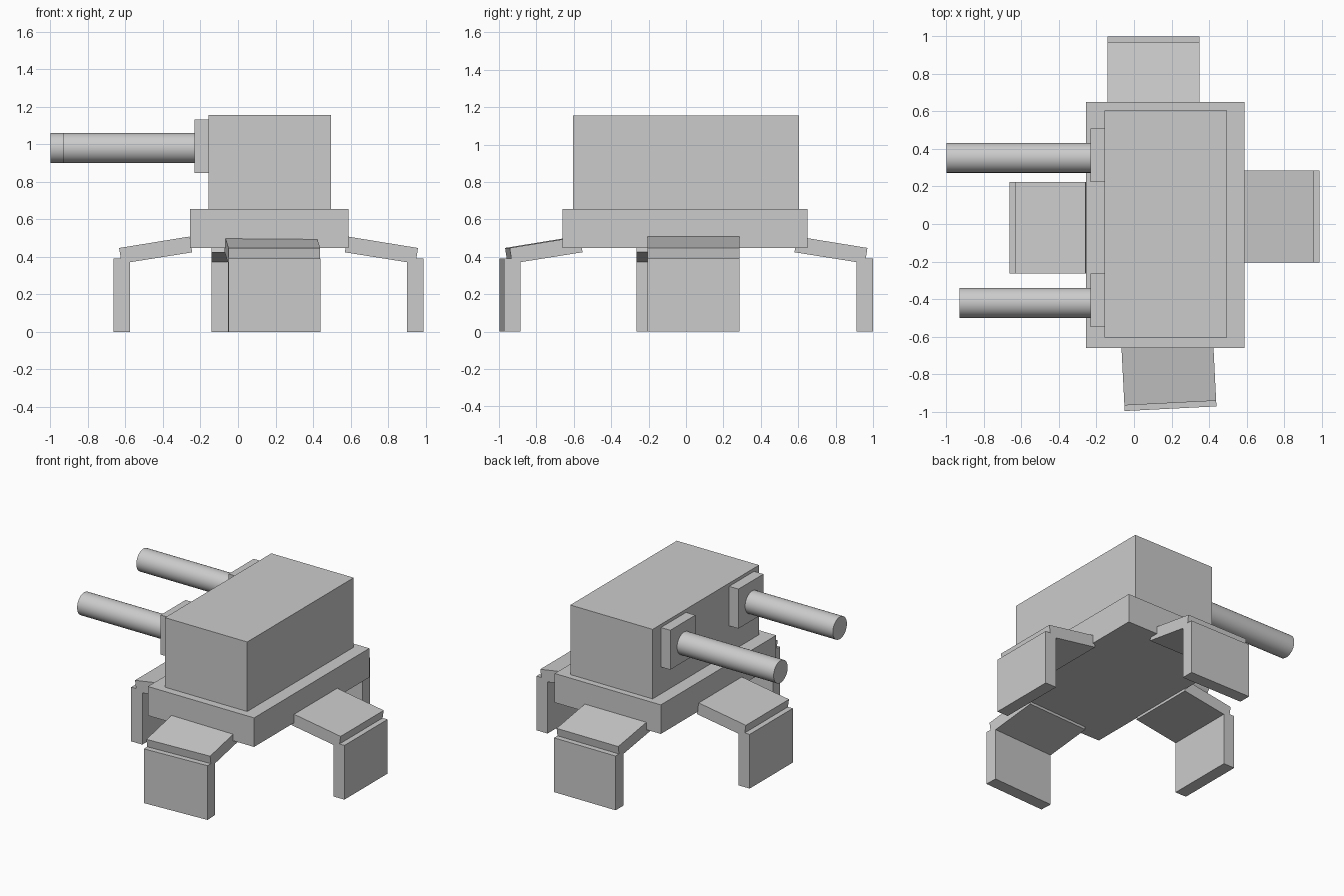
import bpy
from math import radians
from mathutils import Matrix

if "Cube" in bpy.data.objects:
    bpy.data.objects.remove(bpy.data.objects["Cube"])


def make(name, verts, faces):
    mesh = bpy.data.meshes.new(name)
    mesh.from_pydata(verts, [], faces)
    obj = bpy.data.objects.new(name, mesh)
    bpy.context.collection.objects.link(obj)
    return obj


def prism(name, profile, y0, y1):
    """Extrude an (x, z) counter-clockwise quad along y."""
    verts = [(x, y0, z) for x, z in profile] + [(x, y1, z) for x, z in profile]
    faces = [(0, 1, 2, 3), (7, 6, 5, 4)]
    faces += [(i, i + 4, (i + 1) % 4 + 4, (i + 1) % 4) for i in range(4)]
    return make(name, verts, faces)


def box(name, x0, x1, y0, y1, z0, z1):
    return prism(name, [(x0, z0), (x1, z0), (x1, z1), (x0, z1)], y0, y1)


def leg(name, x, y, angle):
    """Shin plate and sloped thigh; origin is the outer foot edge, outward is local +x."""
    shin = box(name + "_shin", -0.088, 0, -0.245, 0.245, 0, 0.39)
    thigh = prism(name + "_thigh", [(-0.42, 0.424), (-0.043, 0.364),
                                    (-0.03, 0.447), (-0.405, 0.508)], -0.245, 0.245)
    place = Matrix.Translation((x, y, 0)) @ Matrix.Rotation(radians(angle), 4, 'Z')
    for part in (shin, thigh):
        part.data.transform(place)


# Hull and base
box("hull", -0.158, 0.497, -0.605, 0.605, 0.655, 1.155)
box("base", -0.255, 0.59, -0.66, 0.65, 0.446, 0.655)

# Four legs, the front one slightly turned
leg("right_leg", 0.99, 0.04, 0)
leg("back_leg", 0.105, 1.0, 90)
leg("left_leg", -0.664, -0.02, 180)
leg("front_leg", 0.195, -0.985, -87.1)

# Two guns with mounting plates
for side, y, tip, plate0, plate1 in (("back", 0.353, -1.0, 0.225, 0.51),
                                     ("front", -0.42, -0.93, -0.548, -0.265)):
    box(side + "_gun_mount", -0.232, -0.158, plate0, plate1, 0.848, 1.132)
    end = -0.225
    bpy.ops.mesh.primitive_cylinder_add(
        vertices=48, radius=0.08, depth=end - tip,
        location=((tip + end) / 2, y, 0.98), rotation=(0, radians(90), 0))
    barrel = bpy.context.object
    barrel.name = side + "_gun_barrel"
    bpy.ops.object.shade_smooth_by_angle(angle=radians(30))
